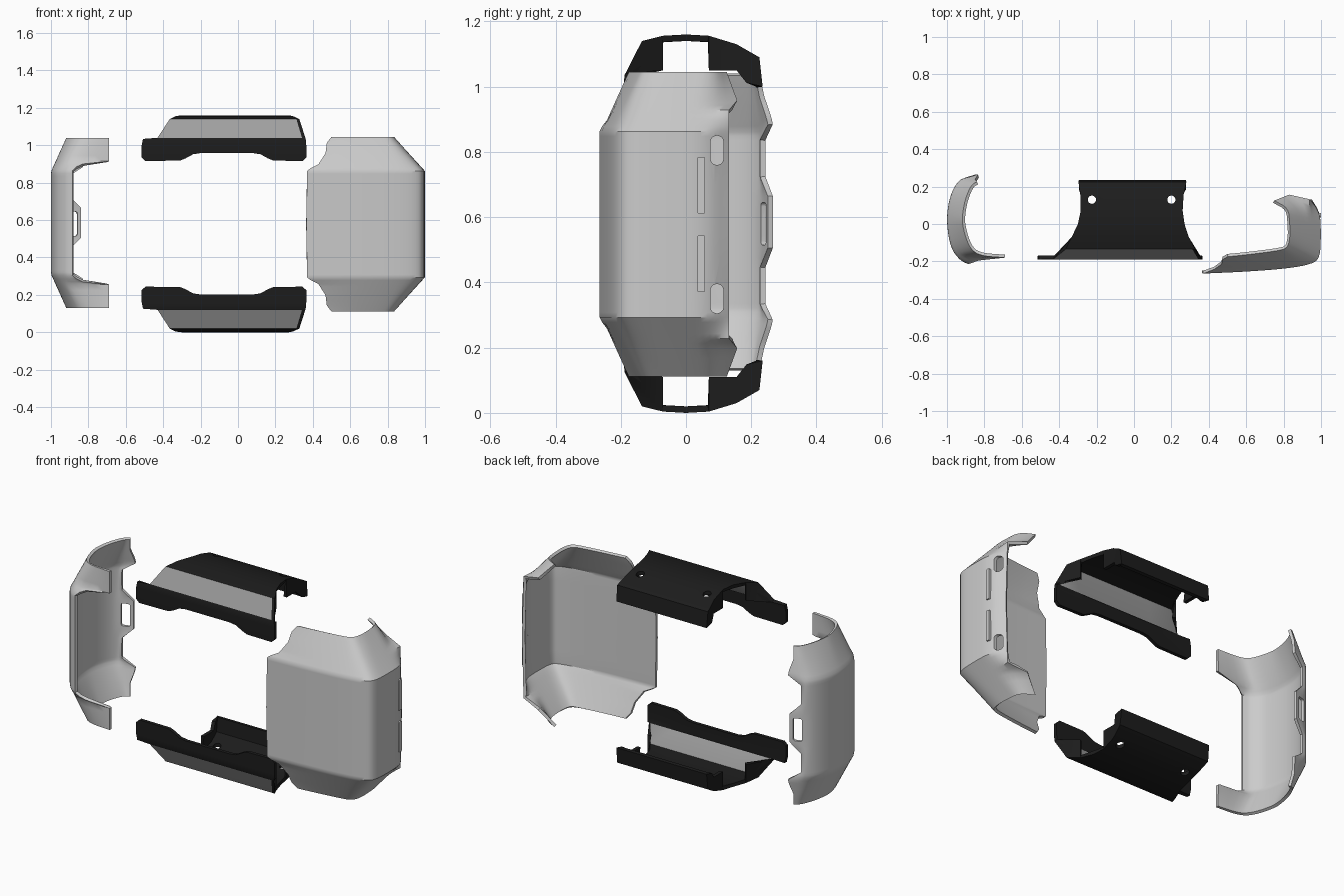
import bpy, bmesh, math
from mathutils import Vector, Matrix

if "Cube" in bpy.data.objects:
    bpy.data.objects.remove(bpy.data.objects["Cube"])


def material(name, v):
    m = bpy.data.materials.new(name)
    m.diffuse_color = (v, v, v, 1)
    m.use_nodes = True
    m.node_tree.nodes["Principled BSDF"].inputs["Base Color"].default_value = m.diffuse_color
    return m


BLACK, SHEEN = material("black", 0.012), material("sheen_grey", 0.35)


def by_key(keys, d):
    """Piecewise linear lookup in (d, x, y) keys."""
    for (a, *p), (b, *q) in zip(keys, keys[1:]):
        if d <= b:
            return Vector(p).lerp(Vector(q), max(0, (d - a) / (b - a)))
    return Vector(keys[-1][1:])


def soften(pts, times=2):
    """Corner cutting that keeps both ends."""
    for _ in range(times):
        out = [pts[0]]
        for a, b in zip(pts, pts[1:]):
            out += [a.lerp(b, 0.25), a.lerp(b, 0.75)]
        pts = out + [pts[-1]]
    return pts


def grid_faces(bm, rows):
    vs = [[bm.verts.new(p) for p in r] for r in rows]
    faces = [[bm.faces.new((a[i], a[i + 1], b[i + 1], b[i])) for i in range(len(a) - 1)]
             for a, b in zip(vs, vs[1:])]
    return vs, faces


def finish(name, bm, centre, thick, cutters=(), mats=()):
    """Outward normals, thickness, cut-outs and shading."""
    bmesh.ops.recalc_face_normals(bm, faces=bm.faces)
    c = Vector(centre)
    if sum(f.normal.dot(f.calc_center_median() - c) * f.calc_area() for f in bm.faces) < 0:
        bmesh.ops.reverse_faces(bm, faces=bm.faces[:])
    me = bpy.data.meshes.new(name)
    bm.to_mesh(me)
    bm.free()
    for m in mats:
        me.materials.append(m)
    ob = bpy.data.objects.new(name, me)
    bpy.context.collection.objects.link(ob)
    bpy.ops.object.select_all(action='DESELECT')
    bpy.context.view_layer.objects.active = ob
    ob.select_set(True)
    if thick:
        s = ob.modifiers.new("thickness", 'SOLIDIFY')
        s.thickness, s.offset = thick, -1
        bpy.ops.object.modifier_apply(modifier=s.name)
    for cut in cutters:
        b = ob.modifiers.new("cut", 'BOOLEAN')
        b.object, b.operation, b.solver = cut, 'DIFFERENCE', 'EXACT'
        bpy.ops.object.modifier_apply(modifier=b.name)
        bpy.data.objects.remove(cut)
    bpy.ops.object.shade_smooth_by_angle(angle=math.radians(32))
    return ob


def pill(name, loc, width, length, depth, rot, corner=None):
    """Rounded slot: length along local y, width along local x, depth along local z."""
    r = corner or width / 2 - 1e-4
    bm = bmesh.new()
    ring = []
    for k, (sx, sy) in enumerate([(1, 1), (-1, 1), (-1, -1), (1, -1)]):
        for j in range(6):
            a = math.radians(90 * k + 18 * j)
            ring.append(bm.verts.new((sx * (width / 2 - r) + r * math.cos(a),
                                      sy * (length / 2 - r) + r * math.sin(a), -depth / 2)))
    f = bm.faces.new(ring)
    ext = bmesh.ops.extrude_face_region(bm, geom=[f])['geom']
    bmesh.ops.translate(bm, vec=(0, 0, depth), verts=[g for g in ext if isinstance(g, bmesh.types.BMVert)])
    bm.transform(Matrix.Translation(loc) @ rot)
    ob = finish(name, bm, loc, 0)
    return ob


# local x -> y, local y -> z, local z -> x
SIDEWAYS = Matrix(((0, 0, 1, 0), (1, 0, 0, 0), (0, 1, 0, 0), (0, 0, 0, 1)))


def shell(name, zc, bend, levels, mid, end, first, last, cutters):
    """Loft from a middle profile to smaller profiles at both ends."""
    top = levels[-1]
    rows = []
    for d in [-v for v in reversed(levels[1:])] + levels:
        e = abs(d)
        t = max(0, (e - bend) / (top - bend))
        pts = [by_key(first, e)]
        pts += [Vector(a).lerp(Vector(b), t) for a, b in zip(mid, end)]
        pts.append(by_key(last, e))
        rows.append([(p.x, p.y, zc + d) for p in soften(pts)])
    bm = bmesh.new()
    grid_faces(bm, rows)
    return finish(name, bm, (0.72 if rows[0][0][0] > 0 else -0.8, 0, zc), 0.016, cutters)


# Right shell with wide front plate and two oval slots
ovals = [pill("oval_cutter", (0.97, 0.095, z), 0.04, 0.09, 0.2, SIDEWAYS) for z in (0.35, 0.805)]
shell("right_shell", 0.578, 0.285,
      [0, 0.1, 0.2, 0.27, 0.285, 0.3, 0.32, 0.335, 0.35, 0.365, 0.38, 0.41, 0.435, 0.455, 0.467],
      [(0.6, -0.255), (0.82, -0.238), (0.95, -0.215), (0.995, -0.18), (1.0, -0.05), (0.995, 0.06)],
      [(0.6, -0.165), (0.76, -0.145), (0.82, -0.13), (0.835, -0.07), (0.833, 0.0), (0.825, 0.085)],
      [(0, 0.365, -0.265), (0.29, 0.37, -0.265), (0.32, 0.43, -0.242), (0.38, 0.468, -0.215),
       (0.435, 0.475, -0.19), (0.467, 0.5, -0.175)],
      [(0, 0.95, 0.132), (0.35, 0.94, 0.132), (0.38, 0.83, 0.157), (0.467, 0.75, 0.125)],
      ovals)

# Raised side bars
for i, z in enumerate((0.4575, 0.6975)):
    pill(f"side_bar_{i + 1}", (0.988, 0.047, z), 0.024, 0.175, 0.024, SIDEWAYS, 0.006)

# Left shell with front arms, wavy rear edge and a port opening
tilt = Matrix.Rotation(math.radians(18), 4, 'Z') @ Matrix.Rotation(math.radians(90), 4, 'X')
port = pill("port_cutter", (-0.884, 0.247, 0.58), 0.05, 0.13, 0.09, tilt, 0.012)
shell("left_shell", 0.585, 0.275,
      [0, 0.04, 0.08, 0.11, 0.14, 0.2, 0.25, 0.265, 0.28, 0.3, 0.315, 0.33, 0.36, 0.385, 0.42, 0.44, 0.455],
      [(-0.93, -0.195), (-0.98, -0.13), (-1.002, 0), (-0.995, 0.1), (-0.97, 0.185), (-0.93, 0.24)],
      [(-0.83, -0.17), (-0.885, -0.12), (-0.92, 0), (-0.915, 0.07), (-0.9, 0.14), (-0.87, 0.21)],
      [(0, -0.885, -0.215), (0.29, -0.885, -0.215), (0.315, -0.83, -0.195), (0.33, -0.69, -0.18),
       (0.455, -0.69, -0.18)],
      [(0, -0.843, 0.266), (0.08, -0.843, 0.266), (0.14, -0.9, 0.243), (0.25, -0.9, 0.243),
       (0.3, -0.835, 0.266), (0.32, -0.835, 0.262), (0.385, -0.85, 0.24), (0.455, -0.84, 0.225)],
      [port])


# End brackets: front band, slope, plate with waisted sides, rear wall
BAND = [(-0.515, 0.935), (-0.495, 0.916), (-0.31, 0.918), (-0.28, 0.93), (-0.24, 0.952), (-0.2, 0.958),
        (0.08, 0.958), (0.12, 0.952), (0.16, 0.93), (0.19, 0.918), (0.345, 0.916), (0.365, 0.935)]
ROWS = [(-0.19, 1.0, -0.515, 0.365), (-0.189, 1.034, -0.508, 0.362), (-0.186, 1.04, -0.43, 0.36),
        (-0.135, 1.14, -0.365, 0.328), (-0.07, 1.156, -0.333, 0.293), (0.0, 1.16, -0.3, 0.27),
        (0.07, 1.156, -0.285, 0.26), (0.155, 1.13, -0.287, 0.265), (0.225, 1.09, -0.297, 0.28),
        (0.235, 1.0, -0.295, 0.278)]


def bracket(name, flip):
    def fz(z):
        return 1.16 - z if flip else z
    ts = [(x + 0.515) / 0.88 for x, _ in BAND]
    rows = [[(x, -0.19, fz(z)) for x, z in BAND]]
    rows += [[(a + (b - a) * t, y, fz(z)) for t in ts] for y, z, a, b in ROWS]
    bm = bmesh.new()
    vs, faces = grid_faces(bm, rows)
    for f in faces[3][:-1]:
        f.material_index = 1
    # Cheeks closing the front and rear of each side
    for e in (0, -1):
        xf, xr = vs[5][e].co.x, vs[7][e].co.x
        bm.faces.new([vs[3][e], vs[4][e], vs[5][e], bm.verts.new((xf, -0.07, fz(1.05)))])
        bm.faces.new([vs[7][e], vs[8][e], bm.verts.new((xr, 0.155, fz(1.05))),
                      bm.verts.new((xr, 0.07, fz(1.05)))])
        low = bm.verts.new((vs[10][e].co.x, 0.185, fz(1.012)))
        mid = [v for v in bm.verts if (v.co - Vector((xr, 0.155, fz(1.05)))).length < 1e-5][0]
        bm.faces.new([vs[8][e], vs[9][e], vs[10][e], low, mid])
    holes = [pill("screw_cutter", (x, 0.13, fz(1.14)), 0.044, 0.044, 0.2, Matrix.Identity(4))
             for x in (-0.225, 0.2)]
    return finish(name, bm, (0, 0, fz(1.0)), 0.02, holes, (BLACK, SHEEN))


bracket("top_bracket", False)
bracket("bottom_bracket", True)
